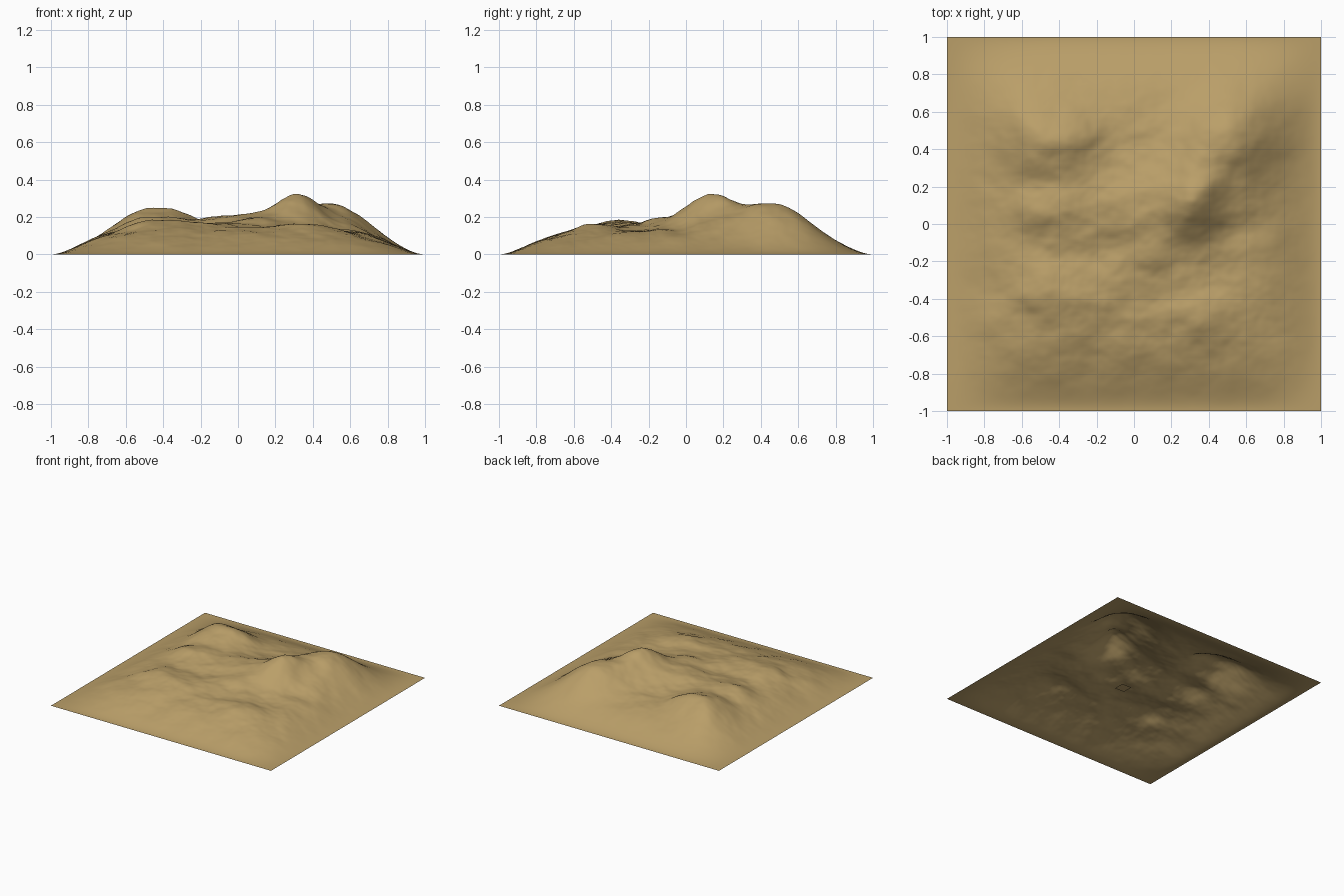
import bpy
from math import exp
from mathutils import Vector, noise

SAND = bpy.data.materials.new("sand_tan")
SAND.diffuse_color = (0.49, 0.345, 0.14, 1)

# Hills: x, y, height, spread in x, spread in y
HILLS = [
    (0.31, 0.09, 0.115, 0.10, 0.10),   # main peak
    (0.25, -0.03, 0.03, 0.14, 0.08),   # its front foot
    (0.36, 0.22, 0.02, 0.07, 0.07),    # saddle
    (0.42, 0.32, 0.11, 0.16, 0.16),    # ridge running to the back right
    (0.60, 0.55, 0.105, 0.18, 0.16),
    (0.08, 0.15, 0.06, 0.15, 0.13),    # shoulder left of the peak
    (-0.33, 0.45, 0.075, 0.10, 0.12),  # back left massif
    (-0.55, 0.46, 0.11, 0.13, 0.15),
    (-0.12, 0.08, 0.03, 0.12, 0.12),
    (-0.45, 0.05, 0.055, 0.15, 0.12),  # low foothills
    (-0.42, -0.34, 0.045, 0.16, 0.11),
    (0.10, -0.18, 0.04, 0.14, 0.10),
    (0.30, -0.46, 0.025, 0.17, 0.10),
    (-0.15, -0.48, 0.02, 0.12, 0.10),
]


def fade(t):
    # smooth drop to zero at the border
    d = min(1.0, abs(t) ** 3)
    return 1 - d * d * (3 - 2 * d)


def height(x, y):
    h = 0.14
    for cx, cy, amp, sx, sy in HILLS:
        h += amp * exp(-0.5 * (((x - cx) / sx) ** 2 + ((y - cy) / sy) ** 2))
    # soft erosion detail, weaker on the smooth back slope
    rough = 0.022 * min(1.0, max(0.3, 1 - 2 * (y - 0.5)))
    h += rough * noise.fractal(Vector((x * 3.6 + 3.1, y * 4.4 + 7.4, 0.6)), 1.2, 2.0, 4)
    return max(0.0, h * fade(x) * fade(y))


def grid(name, divisions, size, location):
    bpy.ops.mesh.primitive_grid_add(x_subdivisions=divisions, y_subdivisions=divisions,
                                    size=size, location=location)
    ob = bpy.context.object
    ob.name = name
    ob.data.materials.append(SAND)
    return ob


# Terrain sheet
terrain = grid("terrain", 160, 2, (0, 0, 0))
for v in terrain.data.vertices:
    v.co.z = height(v.co.x, v.co.y)
bpy.ops.object.shade_smooth()

# Small flat plate hidden under the hills
grid("hidden_plate", 1, 0.086, (0.09, -0.02, 0.0))
